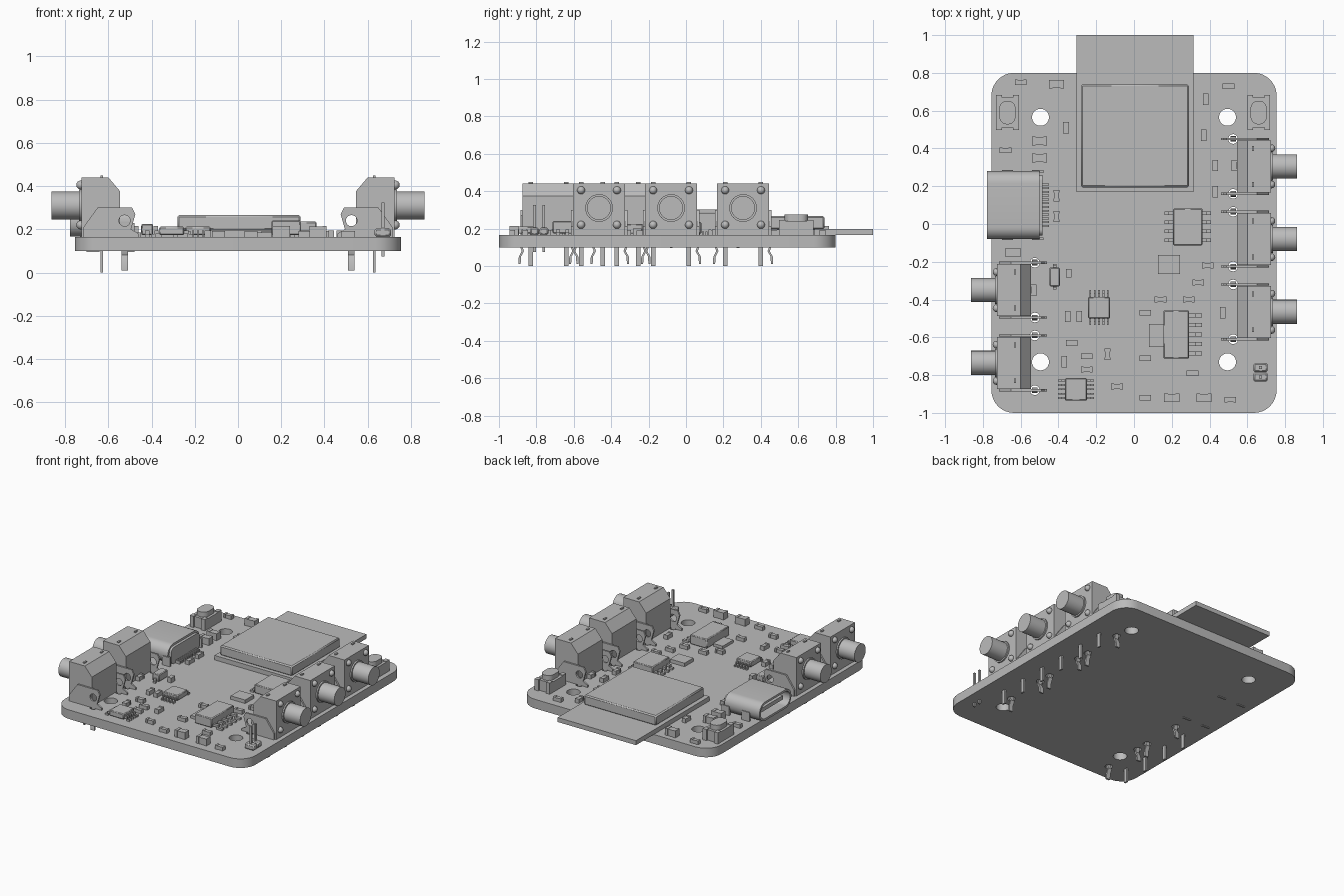
import bpy
import bmesh
from math import cos, sin, pi, radians
from mathutils import Matrix, Vector

default = bpy.data.objects.get("Cube")
if default:
    bpy.data.objects.remove(default)

grey = bpy.data.materials.new("plain_grey")
grey.use_nodes = True
COLOUR = (0.5, 0.5, 0.5, 1)
grey.diffuse_color = COLOUR
grey.node_tree.nodes["Principled BSDF"].inputs["Base Color"].default_value = COLOUR
made = []
BOTTOM, TOP = 0.1, 0.165  # board faces


def add_object(name, bm):
    bmesh.ops.recalc_face_normals(bm, faces=bm.faces)
    mesh = bpy.data.meshes.new(name)
    bm.to_mesh(mesh)
    bm.free()
    mesh.materials.append(grey)
    obj = bpy.data.objects.new(name, mesh)
    bpy.context.collection.objects.link(obj)
    made.append(obj)
    return obj


def block(x, y, w, d, z0, z1):
    """Box given by its centre, footprint and height range."""
    return Vector((x, y, (z0 + z1) / 2)), Vector((w, d, z1 - z0))


def boxes(name, items, bevel=0):
    bm = bmesh.new()
    for centre, size in items:
        bmesh.ops.create_cube(bm, size=1, matrix=Matrix.Translation(centre) @ Matrix.Diagonal(size).to_4x4())
    obj = add_object(name, bm)
    if bevel:
        mod = obj.modifiers.new("edge", "BEVEL")
        mod.width, mod.segments = bevel, 1
    return obj


def rounded(cx, cy, w, h, r, steps=8):
    """Outline of a rectangle with rounded corners."""
    points = []
    for k, (sx, sy) in enumerate([(1, 1), (-1, 1), (-1, -1), (1, -1)]):
        for i in range(steps + 1):
            a = (k + i / steps) * pi / 2
            points.append((cx + sx * (w / 2 - r) + r * cos(a), cy + sy * (h / 2 - r) + r * sin(a)))
    return points


def circle(cx, cy, r, n=24):
    return [(cx + r * cos(2 * pi * i / n), cy + r * sin(2 * pi * i / n)) for i in range(n)]


def plate(name, loops, lo, hi, axis="z"):
    """Extrude an outline with holes along an axis."""
    curve = bpy.data.curves.new(name, "CURVE")
    curve.dimensions, curve.fill_mode = "2D", "BOTH"
    curve.extrude = abs(hi - lo) / 2
    for loop in loops:
        spline = curve.splines.new("POLY")
        spline.points.add(len(loop) - 1)
        for point, (u, v) in zip(spline.points, loop):
            point.co = (u, v, 0, 1)
        spline.use_cyclic_u = True
    temp = bpy.data.objects.new("profile", curve)
    bpy.context.collection.objects.link(temp)
    graph = bpy.context.evaluated_depsgraph_get()
    mesh = bpy.data.meshes.new_from_object(temp.evaluated_get(graph))
    bm = bmesh.new()
    bm.from_mesh(mesh)
    bpy.data.objects.remove(temp)
    bpy.data.curves.remove(curve)
    bpy.data.meshes.remove(mesh)
    bmesh.ops.remove_doubles(bm, verts=bm.verts, dist=0.0001)
    for vert in bm.verts:
        u, v, w = vert.co
        w += (lo + hi) / 2
        vert.co = {"z": (u, v, w), "x": (w, u, v), "y": (u, w, v)}[axis]
    return add_object(name, bm)


JACKS = [(1, 0.305), (1, -0.08), (1, -0.465), (-1, -0.35), (-1, -0.735)]

# Circuit board with mounting holes and clip holes
holes = [circle(x, y, 0.045) for x in (-0.495, 0.495) for y in (0.565, -0.73)]
holes += [circle(s * 0.525, y + e * 0.145, 0.026, 12) for s, y in JACKS for e in (-1, 1)]
plate("circuit_board", [rounded(0, -0.1, 1.51, 1.8, 0.12)] + holes, BOTTOM, TOP)

# Wireless module
boxes("module_board", [block(0.005, 0.585, 0.62, 0.83, TOP, 0.197)])
boxes("module_shield", [block(0.005, 0.467, 0.57, 0.545, 0.195, 0.266)], 0.008)


def jack(s, y):
    """Audio socket whose barrel points along s."""
    body = [(0.725, TOP), (0.725, 0.44), (0.6, 0.44), (0.545, 0.375), (0.545, TOP)]
    plate("jack_body", [[(s * u, v) for u, v in body]], y - 0.138, y + 0.138, "y")
    plate("jack_barrel", [circle(y, 0.31, 0.064, 32)], s * 0.72, s * 0.862, "x")
    plate("jack_collar", [circle(y, 0.31, 0.074, 32)], s * 0.72, s * 0.735, "x")
    # Rivets on the outer face
    bm = bmesh.new()
    for e in (-1, 1):
        for z in (0.22, 0.405):
            bmesh.ops.create_uvsphere(bm, u_segments=12, v_segments=8, radius=0.021,
                                      matrix=Matrix.Translation((s * 0.727, y + e * 0.096, z)))
    add_object("jack_rivets", bm)
    # Flat contacts running through the body
    boxes("jack_contacts", [block(s * 0.63, y + e * 0.095, 0.012, 0.026, 0, 0.448) for e in (-1, 1)])
    # Side clips with an eyelet and a kinked leg
    clip = [(0.715, TOP), (0.715, 0.21), (0.65, 0.3), (0.49, 0.3),
            (0.475, 0.27), (0.495, 0.2), (0.46, 0.18), (0.46, TOP)]
    leg = [(0, 0.175), (0, 0.1), (0.008, 0.08), (-0.008, 0.05), (-0.01, 0.01)]
    for e in (-1, 1):
        side = y + e * 0.145
        plate("jack_clip", [[(s * u, v) for u, v in clip], circle(s * 0.525, 0.24, 0.026, 16)],
              side - 0.006, side + 0.006, "y")
        strip = [(side - e * u - 0.006, v) for u, v in leg]
        strip += [(side - e * u + 0.006, v) for u, v in reversed(leg)]
        plate("jack_leg", [strip], s * 0.525 - 0.015, s * 0.525 + 0.015, "x")


for s, y in JACKS:
    jack(s, y)

# Charging port: shell, tongue, rear block, tabs and contacts
plate("port_shell", [rounded(0.1, 0.234, 0.36, 0.134, 0.064), rounded(0.1, 0.234, 0.33, 0.104, 0.05)],
      -0.777, -0.5, "x")
boxes("port_tongue", [block(-0.66, 0.1, 0.18, 0.25, 0.22, 0.248)])
plate("port_rear", [rounded(0.1, 0.225, 0.32, 0.116, 0.03)], -0.6, -0.485, "x")
boxes("port_tabs", [block(x, 0.1 + e * 0.178, 0.06, 0.014, 0.095, 0.23)
                    for x in (-0.67, -0.51) for e in (-1, 1)])
boxes("port_contacts", [block(-0.47, -0.01 + i * 0.02, 0.04, 0.01, TOP, 0.185) for i in range(12)])

# Push buttons
for x in (-0.67, 0.66):
    plate("button_base", [rounded(x, 0.59, 0.12, 0.16, 0.02, 1)], TOP, 0.24)
    plate("button_cap", [rounded(x, 0.59, 0.085, 0.125, 0.04)], 0.24, 0.276)
    boxes("button_feet", [block(x + a * 0.045, 0.59 + b * 0.075, 0.03, 0.035, TOP, 0.245)
                          for a in (-1, 1) for b in (-1, 1)])


def chip(name, x, y, w, d, top, count, pitch, reach, along="y", sides=(-1, 1)):
    """Packaged chip with bent leads in rows that run along one axis."""
    boxes(name, [block(x, y, w, d, TOP + 0.008, top)], 0.005)
    leads, half = [], (w if along == "y" else d) / 2
    for e in sides:
        for i in range(count):
            row = (i - (count - 1) / 2) * pitch
            for start, end, z0, z1 in ((half, half + reach * 0.5, 0.18, 0.195),
                                       (half + reach * 0.4, half + reach, TOP, 0.178),
                                       (half + reach * 0.4, half + reach * 0.55, TOP, 0.195)):
                mid, length, wide = e * (start + end) / 2, end - start, pitch * 0.4
                if along == "y":
                    leads.append(block(x + mid, y + row, length, wide, z0, z1))
                else:
                    leads.append(block(x + row, y + mid, wide, length, z0, z1))
    boxes(name + "_leads", leads)


chip("memory_chip", 0.285, -0.015, 0.155, 0.195, 0.235, 4, 0.048, 0.045)
chip("regulator", 0.223, -0.585, 0.135, 0.255, 0.24, 5, 0.05, 0.07, sides=(1,))
boxes("regulator_tab", [block(0.118, -0.59, 0.075, 0.12, TOP, 0.185)])
chip("amplifier_chip", -0.185, -0.443, 0.115, 0.115, 0.212, 5, 0.023, 0.035, along="x")
chip("converter_chip", -0.307, -0.875, 0.115, 0.12, 0.212, 5, 0.023, 0.038)
chip("diode", -0.42, -0.28, 0.055, 0.1, 0.225, 1, 0.05, 0.018, along="x")
boxes("flat_chip", [block(0.185, -0.215, 0.115, 0.1, TOP, 0.19)])
boxes("small_diode", [block(-0.345, -0.26, 0.028, 0.045, TOP, 0.2)])

# Two-pin header
boxes("header_base", [block(0.67, y, 0.075, 0.048, TOP, 0.205) for y in (-0.76, -0.81)], 0.008)
boxes("header_pins", [block(0.67, y, 0.014, 0.014, 0.075, 0.325) for y in (-0.76, -0.81)])


def passives(name, spots, w, d, top):
    """Small two-ended parts: a body and raised end caps."""
    parts = []
    for x, y in spots:
        if w > d:
            parts.append(block(x, y, w * 0.6, d * 0.9, TOP, top - 0.003))
            parts += [block(x + e * w * 0.38, y, w * 0.24, d, TOP, top) for e in (-1, 1)]
        else:
            parts.append(block(x, y, w * 0.9, d * 0.6, TOP, top - 0.003))
            parts += [block(x, y + e * d * 0.38, w, d * 0.24, TOP, top) for e in (-1, 1)]
    boxes(name, parts)


passives("resistors_across", [
    (-.6, .75), (.5, .73), (-.68, .39), (.39, -.22), (.34, -.31), (.14, -.4), (.29, -.4), (.06, -.47),
    (-.33, -.63), (-.25, -.7), (-.25, -.77), (.06, -.71), (.31, -.79), (-.09, -.86), (.06, -.92),
    (.51, -.93)], 0.062, 0.03, 0.192)
passives("resistors_along", [
    (.38, .66), (-.36, .51), (.37, .47), (.43, .31), (.53, .31), (.43, .17), (-.41, .15), (-.41, .04),
    (.47, -.47), (-.53, -.35), (-.35, -.49), (-.29, -.49), (-.37, -.73), (-.14, -.69)], 0.03, 0.06, 0.195)
passives("capacitors", [(-.41, .74), (-.5, .44), (-.5, .35), (-.64, -.15), (.2, -.92), (.37, -.92)],
         0.08, 0.047, 0.215)

# Smooth the round parts and keep hard edges
bpy.ops.object.select_all(action="DESELECT")
for obj in made:
    obj.select_set(True)
bpy.context.view_layer.objects.active = made[0]
bpy.ops.object.shade_smooth_by_angle(angle=radians(30))
